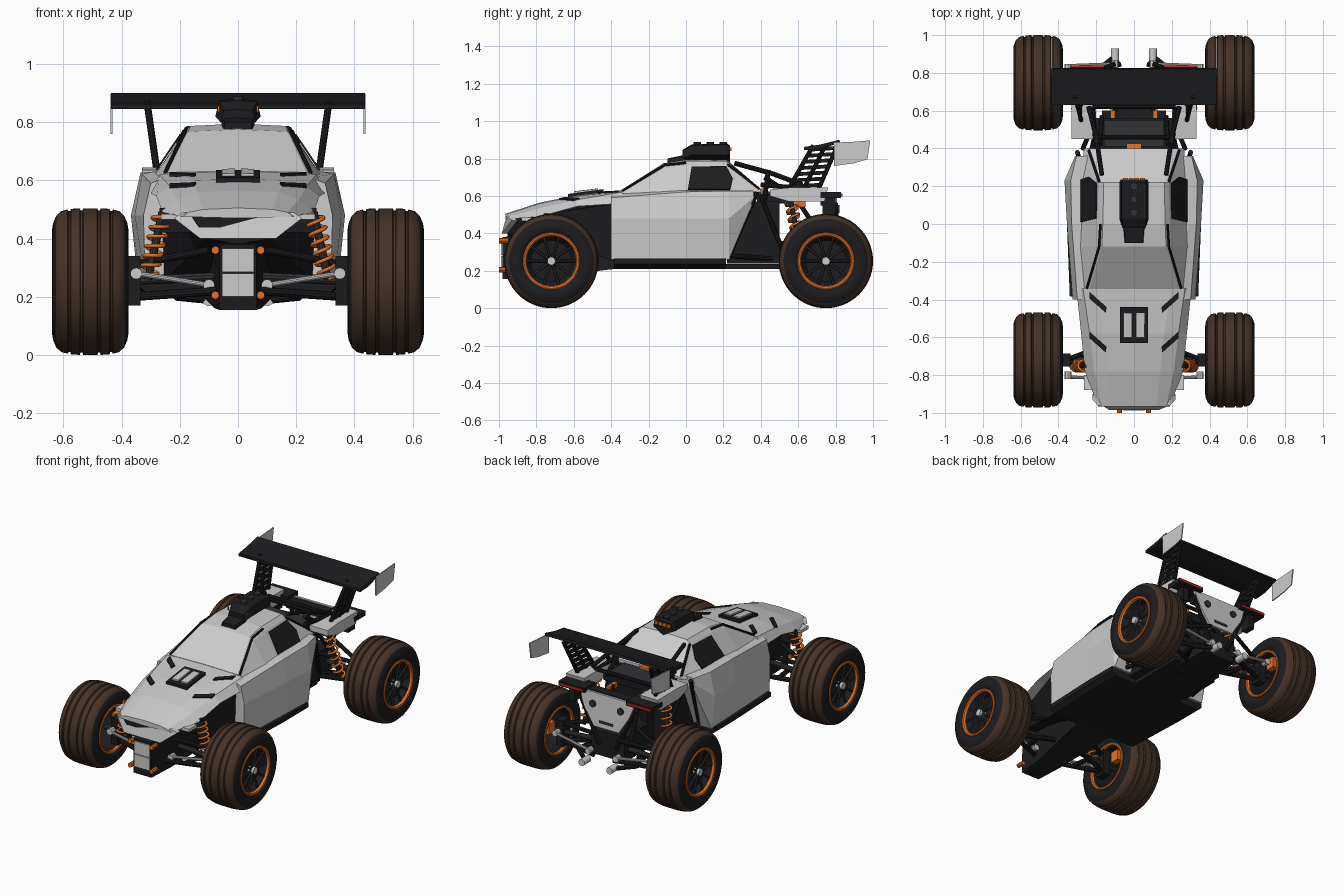
import bpy, bmesh
from math import sin, cos, pi
from mathutils import Vector, Matrix
from mathutils.bvhtree import BVHTree

if "Cube" in bpy.data.objects:
    bpy.data.objects.remove(bpy.data.objects["Cube"])

def material(name, c):
    m = bpy.data.materials.new(name)
    m.diffuse_color = (*c, 1)
    m.use_nodes = True
    m.node_tree.nodes["Principled BSDF"].inputs["Base Color"].default_value = m.diffuse_color
    return m
BLACK = material("black", (.012, .012, .014))
DARK = material("dark", (.03, .032, .036))
BROWN = material("dusty_rubber", (.06, .033, .022))
ORANGE = material("orange", (.8, .17, .015))
RED = material("red", (.6, .02, .02))

def finish(name, bm, mat=None, mirror=False, smooth=False):
    if mirror:
        geo = bmesh.ops.duplicate(bm, geom=bm.verts[:] + bm.edges[:] + bm.faces[:])["geom"]
        for v in geo:
            if isinstance(v, bmesh.types.BMVert):
                v.co.x *= -1
    bmesh.ops.recalc_face_normals(bm, faces=bm.faces[:])
    me = bpy.data.meshes.new(name)
    bm.to_mesh(me)
    bm.free()
    ob = bpy.data.objects.new(name, me)
    bpy.context.collection.objects.link(ob)
    if mat:
        me.materials.append(mat)
    if smooth:
        bpy.ops.object.select_all(action='DESELECT')
        ob.select_set(True)
        bpy.context.view_layer.objects.active = ob
        bpy.ops.object.shade_smooth_by_angle(angle=.6)
    return ob

def add_rings(bm, rings, closed=False, caps=True):
    vs = [[bm.verts.new(p) for p in r] for r in rings]
    n = len(vs[0])
    for a, b in zip(vs, vs[1:] + vs[:1] if closed else vs[1:]):
        for i in range(n):
            bm.faces.new((a[i], a[(i + 1) % n], b[(i + 1) % n], b[i]))
    if caps:
        bm.faces.new(vs[0])
        bm.faces.new(vs[-1])

def loft(name, secs, mat=None):
    """Half sections (x, z), starting and ending on the centre line, at each y."""
    bm = bmesh.new()
    add_rings(bm, [[(x, y, z) for x, z in h] + [(-x, y, z) for x, z in h[-2:0:-1]] for y, h in secs])
    return finish(name, bm, mat)

def prism(name, pts, off, mat=None, mirror=False):
    bm = bmesh.new()
    add_rings(bm, [pts, [Vector(p) + Vector(off) for p in pts]])
    return finish(name, bm, mat, mirror)

def boxes(name, items, mat=None, mirror=False):
    bm = bmesh.new()
    for x0, x1, y0, y1, z0, z1 in items:
        add_rings(bm, [[(x0, y0, z), (x1, y0, z), (x1, y1, z), (x0, y1, z)] for z in (z0, z1)])
    return finish(name, bm, mat, mirror)

def rods(name, items, r, mat=None, mirror=True, seg=10):
    bm = bmesh.new()
    for p, q in items:
        p, q = Vector(p), Vector(q)
        m = Matrix.Translation((p + q) / 2) @ (q - p).to_track_quat('Z', 'Y').to_matrix().to_4x4()
        bmesh.ops.create_cone(bm, cap_ends=True, segments=seg, radius1=r, radius2=r, depth=(q - p).length, matrix=m)
    return finish(name, bm, mat, mirror, True)

def lathe(name, prof, c, mat, closed=False, seg=48):
    """Spin an (x, radius) profile round the axle; c is the wheel centre."""
    s = 1 if c[0] > 0 else -1
    bm = bmesh.new()
    rings = [[(c[0] + s * x, c[1] + r * cos(2 * pi * i / seg), c[2] + r * sin(2 * pi * i / seg))
              for i in range(seg)] for x, r in prof]
    add_rings(bm, rings, closed, False)
    return finish(name, bm, mat, False, True)

def spring(name, p, q, r, turns=7):
    p, q = Vector(p), Vector(q)
    rot = (q - p).to_track_quat('Z', 'Y')
    cu = bpy.data.curves.new(name, 'CURVE')
    cu.dimensions = '3D'
    cu.bevel_depth, cu.bevel_resolution = .007, 1
    sp = cu.splines.new('POLY')
    n = turns * 12
    sp.points.add(n)
    for i in range(n + 1):
        a = 2 * pi * i / 12
        sp.points[i].co = (*(p.lerp(q, i / n) + rot @ Vector((r * cos(a), r * sin(a), 0))), 1)
    cu.materials.append(ORANGE)
    bpy.context.collection.objects.link(bpy.data.objects.new(name, cu))

# body shell: hood, side pods, cabin
hood = loft("hood", [
    (-.965, [(0, .505), (.12, .50), (.17, .49), (.19, .475), (0, .47)]),
    (-.78, [(0, .565), (.14, .56), (.21, .535), (.26, .49), (0, .49)]),
    (-.58, [(0, .605), (.16, .60), (.235, .58), (.28, .545), (0, .54)]),
    (-.34, [(0, .63), (.2, .627), (.27, .62), (.305, .56), (0, .55)])])
prism("nose_panel", [(-.19, -.96, .49), (.19, -.96, .49), (.22, -.93, .47), (.13, -.985, .40), (-.13, -.985, .40),
                     (-.22, -.93, .47)], (0, .03, 0))
boxes("nose_flaps", [(.18, .265, -.88, -.80, .465, .485)], None, True)
loft("side_pods", [
    (-.40, [(0, .61), (.25, .61), (.30, .59), (.325, .48), (.32, .26), (0, .26)]),
    (0, [(0, .63), (.29, .63), (.33, .622), (.355, .48), (.335, .26), (0, .26)]),
    (.23, [(0, .63), (.29, .63), (.335, .627), (.368, .48), (.345, .26), (0, .26)]),
    (.36, [(0, .63), (.28, .63), (.305, .627), (.312, .59), (.30, .57), (0, .57)])])
loft("cabin", [
    (-.345, [(0, .632), (.235, .628), (.25, .622), (.262, .61), (0, .6)]),
    (-.12, [(0, .775), (.17, .768), (.195, .745), (.285, .62), (0, .6)]),
    (0, [(0, .795), (.165, .787), (.19, .76), (.285, .62), (0, .6)]),
    (.22, [(0, .792), (.16, .786), (.185, .765), (.28, .62), (0, .6)]),
    (.40, [(0, .637), (.2, .634), (.235, .63), (.265, .62), (0, .6)])])

# windows and trim laid on the cabin
side = lambda y, z: (.287 - (z - .62) * .675, y, z)
prism("side_window", [side(.01, .632), side(.03, .752), side(.215, .757), side(.25, .69), side(.235, .632)],
      (.005, 0, .004), BLACK, True)
rods("rear_pillar_trim", [((.185, .225, .768), (.24, .39, .637))], .008, BLACK)
rods("windscreen_trim", [((.25, -.34, .628), (.185, -.12, .762)), ((.185, -.12, .765), (.178, .0, .777))], .007, BLACK)

# hood vents draped on the hood
b = bmesh.new()
b.from_mesh(hood.data)
tree = BVHTree.FromBMesh(b)
def drape(name, pts, mat, mirror=False, h=.008):
    hits = [tree.ray_cast(Vector((x, y, 2)), Vector((0, 0, -1)))[0] for x, y in pts]
    prism(name, [p + Vector((0, 0, -.01)) for p in hits], (0, 0, .01 + h), mat, mirror)
for i, y in enumerate((-.36, -.57)):
    drape(f"hood_slash_{i}", [(.235, y), (.235, y - .035), (.15, y - .11), (.145, y - .08)], BLACK, True)
drape("hood_vent_frame", [(-.075, -.44), (.075, -.44), (.075, -.63), (-.075, -.63)], BLACK, h=.018)
drape("hood_vent_inserts", [(.01, -.47), (.055, -.47), (.055, -.6), (.01, -.6)], None, True, .024)
b.free()

# roof light pod
loft("roof_pod", [
    (-.02, [(0, .845), (.05, .84), (.06, .80), (0, .78)]),
    (.03, [(0, .875), (.065, .87), (.078, .82), (0, .78)]),
    (.22, [(0, .88), (.065, .875), (.078, .82), (0, .78)]),
    (.235, [(0, .87), (.06, .865), (.07, .82), (0, .78)])], BLACK)
loft("roof_scoop", [(-.1, [(0, .80), (.045, .798), (.05, .77), (0, .77)]),
                    (0, [(0, .82), (.055, .815), (.06, .77), (0, .77)])], BLACK)
boxes("roof_rear_lamps", [(x - .012, x + .012, .23, .243, .84, .86) for x in (-.045, -.015, .015, .045)], ORANGE)
boxes("roof_side_marks", [(.064, .071, -.005, .0, .835, .855)], ORANGE, True)
rods("roof_studs", [((0, y, .87), (0, y, .888)) for y in (.06, .13, .2)], .02, DARK, False)

# chassis
loft("floor_pan", [(y, [(0, .265), (w, .265), (w, .235), (w - .03, .21), (0, .21)])
                   for y, w in ((-.385, .34), (.0, .355), (.215, .355))], BLACK)
loft("front_tub", [
    (-.955, [(0, .48), (.16, .48), (.11, .40), (0, .38)]),
    (-.7, [(0, .53), (.2, .51), (.15, .36), (0, .34)]),
    (-.38, [(0, .6), (.27, .56), (.26, .25), (0, .25)])], BLACK)
loft("front_keel", [
    (-.98, [(0, .38), (.062, .38), (.065, .155), (0, .155)]),
    (-.8, [(0, .40), (.075, .40), (.08, .16), (0, .16)]),
    (-.38, [(0, .42), (.1, .42), (.13, .21), (0, .21)])], BLACK)
boxes("front_plate", [(-.055, .055, -.988, -.97, .2, .28), (-.055, .055, -.988, -.97, .285, .365)])
rods("front_bolts", [((.078, -1, z), (.078, -.95, z)) for z in (.205, .36)], .014, ORANGE)
boxes("front_shock_tower", [(-.27, .27, -.76, -.73, .42, .505)], BLACK)
boxes("engine_block", [(-.22, .22, .22, .5, .24, .57), (-.12, .12, .5, .8, .2, .36), (-.2, .2, .38, .56, .56, .61)], BLACK)
boxes("rear_skid", [(-.17, .17, .2, .6, .21, .235)], BLACK)
boxes("engine_cover", [(-.16, .16, .41, .55, .6, .625)], DARK)
boxes("engine_filter", [(-.04, .04, .4, .425, .6, .64)], ORANGE)
boxes("engine_accents", [(.1, .125, .56, .64, .54, .57)], ORANGE, True)

# roll cage and rear frame
rods("roll_cage", [
    ((.17, .26, .775), (.2, .46, .72)), ((.2, .46, .72), (.24, .62, .66)), ((.2, .40, .66), (.22, .62, .64)),
    ((.2, .44, .74), (.2, .42, .58)), ((.3, .38, .62), (.26, .24, .30)), ((.26, .24, .28), (.2, .5, .26)),
    ((.27, .4, .6), (.22, .52, .3)), ((.18, .42, .7), (.17, .57, .6)),
    ((.2, .8, .56), (.06, .8, .27)), ((.1, .6, .57), (.14, .78, .3))], .013, BLACK)
rods("cage_cross_bars", [((-.2, .46, .72), (.2, .46, .72)), ((-.22, .62, .65), (.22, .62, .65))], .012, BLACK, False)

# rear pods, tail panel and lamps
prism("rear_pods", [(.2, .45, .635), (.2, .45, .60), (.2, .55, .57), (.2, .74, .57), (.2, .76, .645), (.2, .56, .645)],
      (.13, 0, 0), None, True)
boxes("tail_bumper", [(.15, .335, .72, .83, .59, .62), (.24, .28, .73, .8, .50, .59)], BLACK, True)
boxes("tail_lights", [(.16, .33, .828, .838, .598, .612)], RED, True)
boxes("tail_beam", [(-.16, .16, .72, .78, .55, .6)], BLACK)
prism("tail_panel", [(-.2, .79, .6), (.2, .79, .6), (.16, .80, .5), (.09, .805, .39), (-.09, .805, .39), (-.16, .80, .5)],
      (0, .015, 0))
rods("tail_panel_holes", [((.1, .8, .53), (.1, .822, .53))], .022, DARK, True, 14)
boxes("tail_slot", [(-.05, .05, .8, .823, .42, .435)], DARK)

# rear wing with louvred supports and end plates
prism("wing", [(-.437, y, z) for y, z in ((.63, .845), (.72, .85), (.825, .885), (.82, .9), (.72, .875), (.63, .862))],
      (.874, 0, 0), BLACK)
prism("wing_end_plates", [(.432, .79, .885), (.432, .9, .89), (.432, .985, .897), (.432, .97, .795), (.432, .9, .775),
                          (.432, .79, .76)], (.007, 0, 0), None, True)
sup = lambda t, u: Vector((.28 + .033 * t, (.55 + .13 * t) * (1 - u) + (.71 + .1 * t) * u, .64 + .23 * t))
rods("wing_support_frame", [(sup(0, 0), sup(1, 0)), (sup(0, 1), sup(1, 1)), (sup(0, .5), sup(1, .5))], .012, BLACK)
bm = bmesh.new()
for i in range(7):
    t = i / 7
    q = [sup(t, 0), sup(t + .04, 1), sup(t + .13, 1), sup(t + .09, 0)]
    add_rings(bm, [[p + Vector((d, 0, 0)) for p in q] for d in (-.006, .006)])
finish("wing_support_louvres", bm, BLACK, True)

# suspension arms, links and exhausts
FY, RY, R = -.72, .748, .252
for n, y in (("front", FY), ("rear", RY)):
    k = -1 if n == "front" else 1
    rods(n + "_lower_arms", [((.07, y - .13, .22), (.36, y, .2)), ((.07, y + .1, .22), (.36, y, .2)),
                             ((.18, y - .08, .21), (.2, y + .055, .21))], .015, BLACK)
    rods(n + "_upper_arms", [((.1, y - .1, .36), (.36, y, .31)), ((.1, y + .1, .36), (.36, y, .31))], .013, BLACK)
    rods(n + "_axles", [((.06, y, .27), (.45, y, R))], .016, DARK)
    rods(n + "_tie_rods", [((.1, y + k * .1, .24), (.35, y + k * .09, .28))], .009)
    rods(n + "_joints", [((.1, y + k * .12, .24), (.1, y + k * .08, .24)), ((.35, y + k * .1, .28), (.35, y + k * .06, .28))], .02)
    boxes(n + "_uprights", [(.335, .385, y - .035, y + .035, .17, .34)], BLACK, True)
    top = (.26, y - .03, .49) if k < 0 else (.25, .56, .57)
    low = (.31, y - .03, .26) if k < 0 else (.3, .62, .27)
    rods(n + "_damper_rods", [(low, top)], .014, DARK)
    for s in (-1, 1):
        spring(f"{n}_spring_{'left' if s < 0 else 'right'}", (s * low[0], *low[1:]), (s * top[0], *top[1:]), .03)
rods("exhaust_pipes", [((.1, .6, .24), (.21, .8, .2)), ((.21, .8, .2), (.11, .88, .19))], .014, BLACK)
rods("exhaust_tips", [((.1, .86, .19), (.1, .93, .19))], .022, None, True, 14)

# wheels
half = [(.024, .252), (.027, .244), (.033, .244), (.036, .252), (.066, .25), (.069, .242), (.075, .242), (.078, .248),
        (.1, .242), (.117, .226), (.128, .2), (.131, .18), (.125, .16), (.115, .148)]
tyre = [(-x, r) for x, r in half[::-1]] + half
ring = [(.112, .153), (.124, .152), (.127, .146), (.124, .137), (.112, .133)]
for n, y in (("front", FY), ("rear", RY)):
    for s in (-1, 1):
        c = (s * .508, y, R)
        tag = f"{n}_{'left' if s < 0 else 'right'}"
        t = lathe("tyre_" + tag, tyre, c, BLACK, seg=64)
        t.data.materials.append(BROWN)
        for f in t.data.polygons:
            if (f.center.yz - Vector((y, R))).length > .23:
                f.material_index = 1
        lathe("rim_ring_outer_" + tag, ring, c, ORANGE, True)
        lathe("rim_ring_inner_" + tag, [(-x, r) for x, r in ring], c, ORANGE, True)
        lathe("rim_dish_" + tag, [(-.12, .137), (.12, .137), (.1, .13), (.075, .11), (.08, .03), (.08, .001)], c, BLACK)
        spk = [(Vector((c[0] + s * .1, y + .015 * cos(a), R + .015 * sin(a))),
                Vector((c[0] + s * .105, y + .136 * cos(a), R + .136 * sin(a)))) for a in [2 * pi * i / 10 for i in range(10)]]
        rods("spokes_" + tag, spk, .007, DARK, False, 6)
        rods("hub_" + tag, [((c[0] + s * .075, y, R), (c[0] + s * .122, y, R))], .022, None, False, 12)
    boxes(n + "_brake_calipers", [(.39, .43, y + .04, y + .1, .26, .33)], ORANGE, True)
